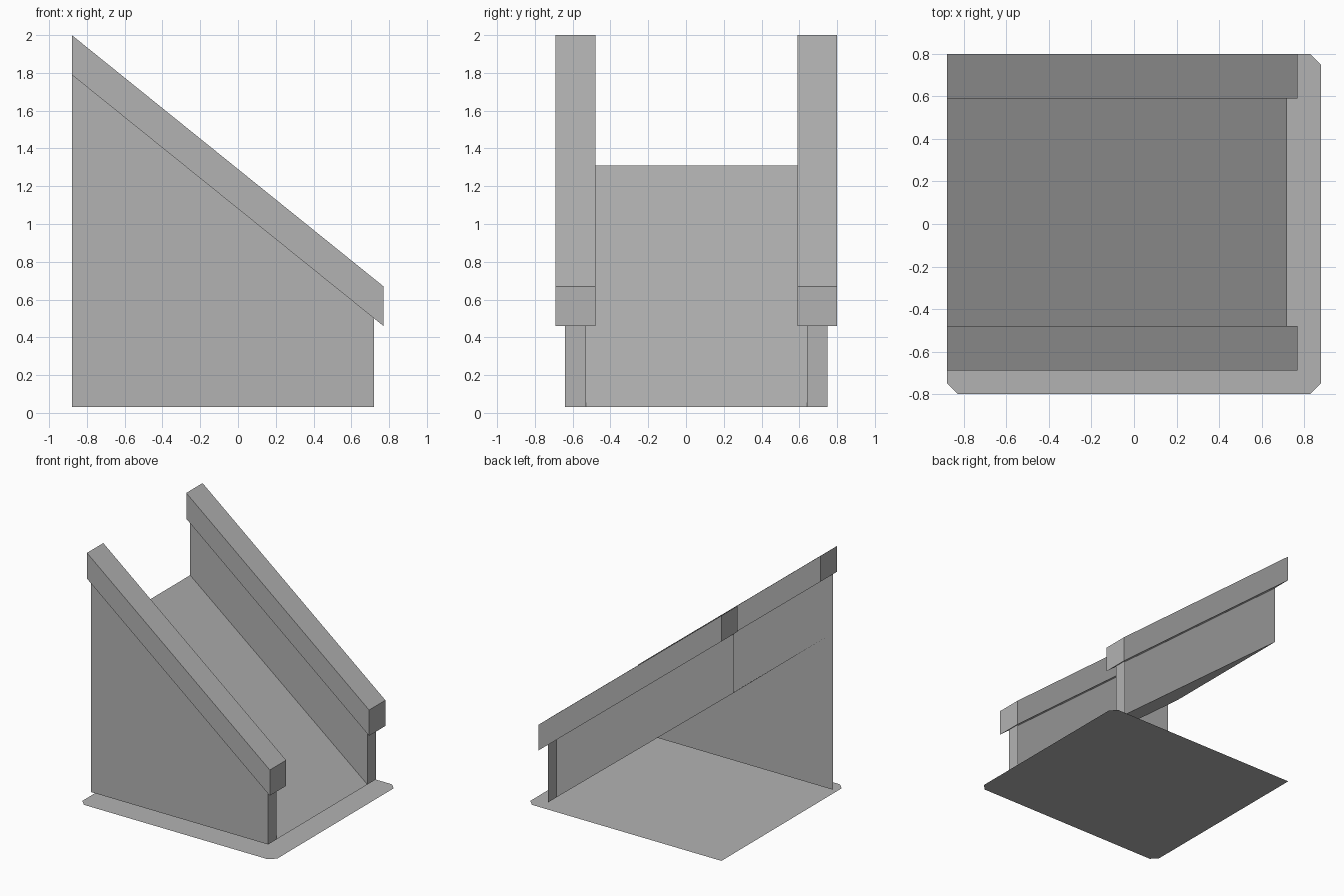
import bpy

cube = bpy.data.objects.get("Cube")
if cube:
    bpy.data.objects.remove(cube, do_unlink=True)

# One plain grey for the whole model
grey = bpy.data.materials.new("plain_grey")
grey.use_nodes = True
grey.diffuse_color = (0.45, 0.45, 0.45, 1)
grey.node_tree.nodes["Principled BSDF"].inputs["Base Color"].default_value = grey.diffuse_color

BACK, FOOT, NOSE = -0.88, 0.72, 0.77   # x of high end, wall foot, rail nose
FLOOR = 0.03                           # lowest z of walls and ramp
SLOPE = 0.806                          # fall per unit x of the rails
RAIL = 0.21                            # rail height and width


def rail_top(x):
    return 2.0 - SLOPE * (x - BACK)


def make(name, verts, faces):
    mesh = bpy.data.meshes.new(name)
    mesh.from_pydata(verts, [], faces)
    mesh.materials.append(grey)
    mesh.update()
    obj = bpy.data.objects.new(name, mesh)
    bpy.context.collection.objects.link(obj)
    return obj


def prism(name, profile, y0, y1):
    """Closed solid: an x-z outline (counter-clockwise from the front) between two y."""
    n = len(profile)
    verts = [(x, y, z) for y in (y0, y1) for x, z in profile]
    faces = [tuple(range(n)), tuple(range(2 * n - 1, n - 1, -1))]
    faces += [(i, i + n, (i + 1) % n + n, (i + 1) % n) for i in range(n)]
    return make(name, verts, faces)


def open_wall(name, profile, y0, y1):
    """Front-facing sheet with only its foot end and its sloped top turned back."""
    a, b, c, d = profile
    verts = [(x, y0, z) for x, z in profile] + [(x, y1, z) for x, z in (b, c, d)]
    return make(name, verts, [(0, 1, 2, 3), (1, 4, 5, 2), (2, 5, 6, 3)])


# Ground sheet with three clipped corners
w, d, c = 0.88, 0.80, 0.05
outline = [(-w, d), (-w, c - d), (c - w, -d), (w - c, -d),
           (w, c - d), (w, d - c), (w - c, d)]
make("ground_sheet", [(x, y, 0) for x, y in outline], [tuple(range(len(outline)))])

# Sloping ramp sheet between the walls
RAMP_TOP = 1.31
make("ramp", [(BACK, -0.53, RAMP_TOP), (FOOT, -0.53, FLOOR),
              (FOOT, 0.64, FLOOR), (BACK, 0.64, RAMP_TOP)], [(0, 1, 2, 3)])

# Walls reach half way into the rails
sink = RAIL / 2
foot_top, back_top = rail_top(FOOT) - sink, rail_top(BACK) - sink
open_wall("front_wall", [(BACK, FLOOR), (FOOT, FLOOR), (FOOT, foot_top), (BACK, back_top)],
          -0.64, -0.53)
open_wall("back_wall", [(BACK, RAMP_TOP), (FOOT, FLOOR), (FOOT, foot_top), (BACK, back_top)],
          0.64, 0.75)

# Handrails capping both walls
rail_profile = [(BACK, rail_top(BACK) - RAIL), (NOSE, rail_top(NOSE) - RAIL),
                (NOSE, rail_top(NOSE)), (BACK, rail_top(BACK))]
for name, y in (("front_rail", -0.69), ("back_rail", 0.59)):
    prism(name, rail_profile, y, y + RAIL)
